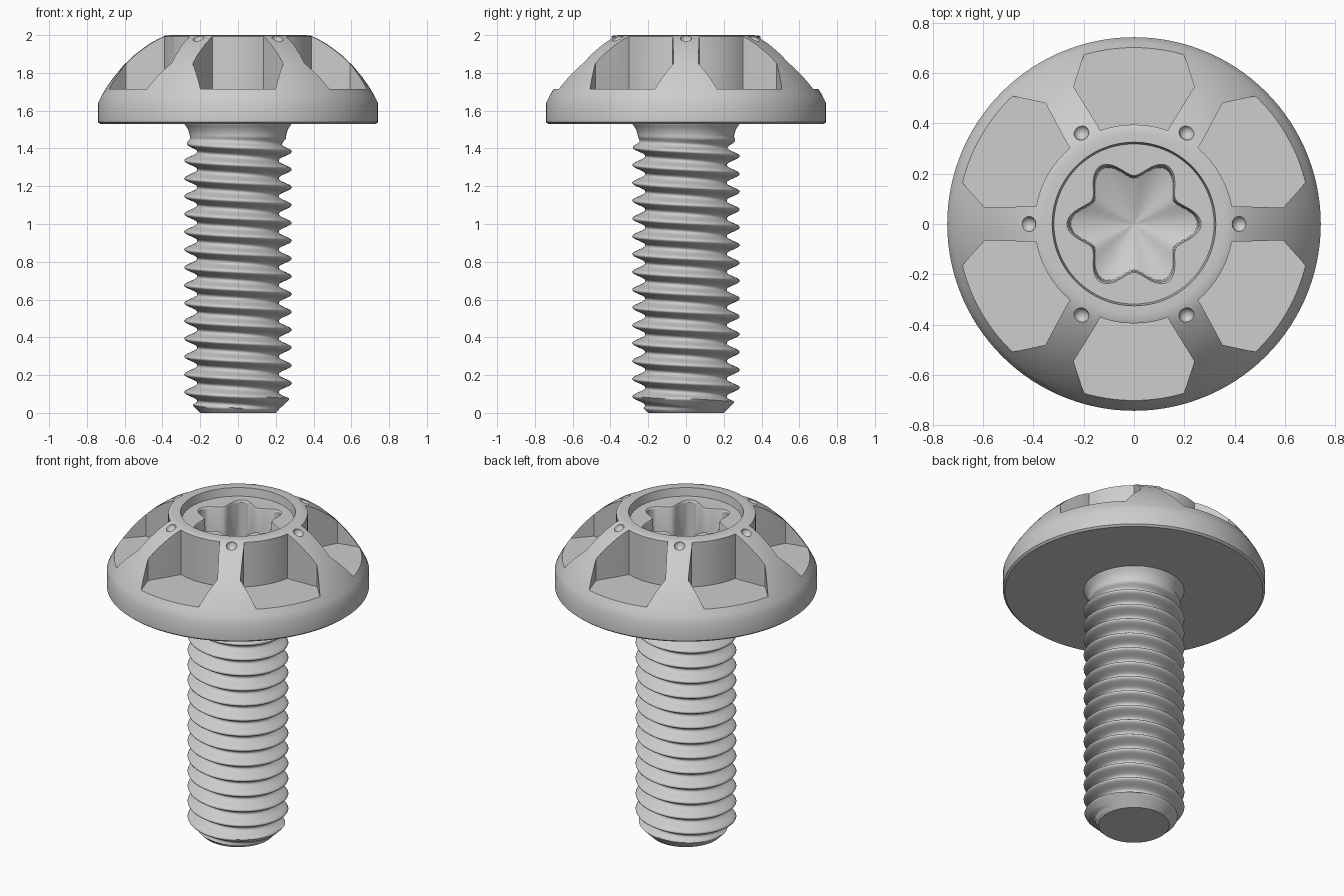
import bpy, bmesh, math
from mathutils import Matrix, Vector

if "Cube" in bpy.data.objects:
    bpy.data.objects.remove(bpy.data.objects["Cube"])

steel = bpy.data.materials.new("steel grey")
steel.diffuse_color = (0.61, 0.61, 0.62, 1)
steel.use_nodes = True
steel.node_tree.nodes["Principled BSDF"].inputs["Base Color"].default_value = steel.diffuse_color


def make(name, bm):
    """Clean a bmesh and turn it into an object."""
    bmesh.ops.remove_doubles(bm, verts=bm.verts, dist=1e-5)
    bmesh.ops.recalc_face_normals(bm, faces=bm.faces)
    me = bpy.data.meshes.new(name)
    bm.to_mesh(me)
    bm.free()
    me.materials.append(steel)
    ob = bpy.data.objects.new(name, me)
    bpy.context.collection.objects.link(ob)
    return ob


def loft(rings):
    """Skin closed rings of points and cap both ends."""
    bm = bmesh.new()
    rows = [[bm.verts.new(p) for p in r] for r in rings]
    n = len(rows[0])
    for a, b in zip(rows, rows[1:]):
        for i in range(n):
            k = (i + 1) % n
            bm.faces.new((a[i], a[k], b[k], b[i]))
    bm.faces.new(rows[0])
    bm.faces.new(rows[-1])
    return bm


def circle(r, z, n=120):
    return [(r * math.cos(2 * math.pi * i / n), r * math.sin(2 * math.pi * i / n), z) for i in range(n)]


def subtract(ob, cutter):
    cutter.hide_render = True
    m = ob.modifiers.new("cut", 'BOOLEAN')
    m.operation, m.solver, m.object = 'DIFFERENCE', 'EXACT', cutter
    bpy.context.view_layer.objects.active = ob
    bpy.ops.object.modifier_apply(modifier=m.name)
    bpy.data.objects.remove(cutter)


def smooth(ob, deg):
    bpy.ops.object.select_all(action='DESELECT')
    ob.select_set(True)
    bpy.context.view_layer.objects.active = ob
    bpy.ops.object.shade_smooth_by_angle(angle=math.radians(deg))


# Domed head with a shallow round counterbore in the top
profile = [(.73, 1.53), (.742, 1.54), (.742, 1.64), (.722, 1.68), (.695, 1.725), (.66, 1.775),
           (.608, 1.838), (.546, 1.897), (.475, 1.95), (.42, 1.982), (.385, 1.997), (.36, 2.0),
           (.325, 2.0), (.318, 1.95)]
head = make("head", loft([circle(r, z) for r, z in profile]))

# One pocket cutter: flared outline with two stepped round tiers left standing
arc = [(.395 * math.sin(a), .395 * math.cos(a)) for a in [math.radians(-20 + 5 * i) for i in range(9)]]
outline = [(-.16, .82), (-.18, .73), (-.24, .545), (-.147, .395)] + arc + \
          [(.147, .395), (.24, .545), (.18, .73), (.16, .82)]
pocket = make("pocket", loft([[(x, y, z) for x, y in outline] for z in (1.715, 2.1)]))
for r0, r1, top in ((.385, .295, 1.81), (.255, .155, 1.91)):
    tier = loft([[(x, y + .28, z) for x, y, z in circle(r, z, 72)] for r, z in ((r0, 1.5), (r1, top))])
    for v in tier.verts:
        v.co.y -= .56
    subtract(pocket, make("tier", tier))

# Six pockets, then six dimples
pockets, dimples = bmesh.new(), bmesh.new()
for k in range(6):
    rot = Matrix.Rotation(math.radians(60 * k), 4, 'Z')
    me = pocket.data.copy()
    me.transform(rot)
    pockets.from_mesh(me)
    bpy.data.meshes.remove(me)
    bmesh.ops.create_uvsphere(dimples, u_segments=20, v_segments=12, radius=.031,
                              matrix=rot @ Matrix.Translation((.42, 0, 1.987)))
bpy.data.objects.remove(pocket)
subtract(head, make("pockets", pockets))
subtract(head, make("dimples", dimples))


# Six-lobed drive socket with a conical bottom
def star(scale, z, n=144):
    pts = []
    for i in range(n):
        a = 2 * math.pi * i / n
        r = scale * (.223 + .036 * math.cos(6 * a))
        pts.append((r * math.cos(a), r * math.sin(a), z))
    return pts


subtract(head, make("socket", loft([star(1.03, 2.1), star(1.03, 1.95), star(1, 1.94),
                                    star(.97, 1.71), star(.01, 1.64)])))
smooth(head, 28)

# Threaded shaft: helical grid, chamfered tip, thread fading into a neck fillet
PITCH, TOP, N, T = .0943, 1.54, 80, 14
tooth = [(s / T, (.5 + .5 * math.cos(2 * math.pi * s / T)) ** 1.15) for s in range(T)]


def shaft_point(i, j):
    turn, s = divmod(j, T)
    u, h = tooth[s]
    z = 1.383 + PITCH * (turn - 16 + u - i / N)
    z = max(0, min(TOP, z))
    r = .216 + .069 * h
    fade = max(0, min(1, (z - 1.40) / .06))
    neck = .255 + .03 * max(0, min(1, (z - 1.46) / .07)) ** 2
    r = min(r * (1 - fade) + neck * fade, .2 + z)
    a = 2 * math.pi * i / N
    return Vector((r * math.cos(a), r * math.sin(a), z))


bm = bmesh.new()
rows = 20 * T
grid = [[bm.verts.new(shaft_point(i, j)) for i in range(N)] for j in range(rows)]


def vert(i, j):
    # crossing the seam moves down one full turn of the helix
    return grid[j][i] if i < N else (grid[j - T][0] if j >= T else None)


for j in range(rows - 1):
    for i in range(N):
        q = [vert(i, j), vert(i + 1, j), vert(i + 1, j + 1), vert(i, j + 1)]
        if None not in q and len(set(q)) == 4:
            bm.faces.new(q)
bmesh.ops.remove_doubles(bm, verts=bm.verts, dist=1e-5)
bmesh.ops.dissolve_degenerate(bm, dist=1e-6, edges=bm.edges)
# flat end caps, kept unwelded so the tip edge stays crisp
for r, z in ((.1999, 0), (.2849, TOP)):
    bm.faces.new([bm.verts.new(p) for p in circle(r, z, N)])
shaft = make("threaded_shaft", bm)
smooth(shaft, 80)
